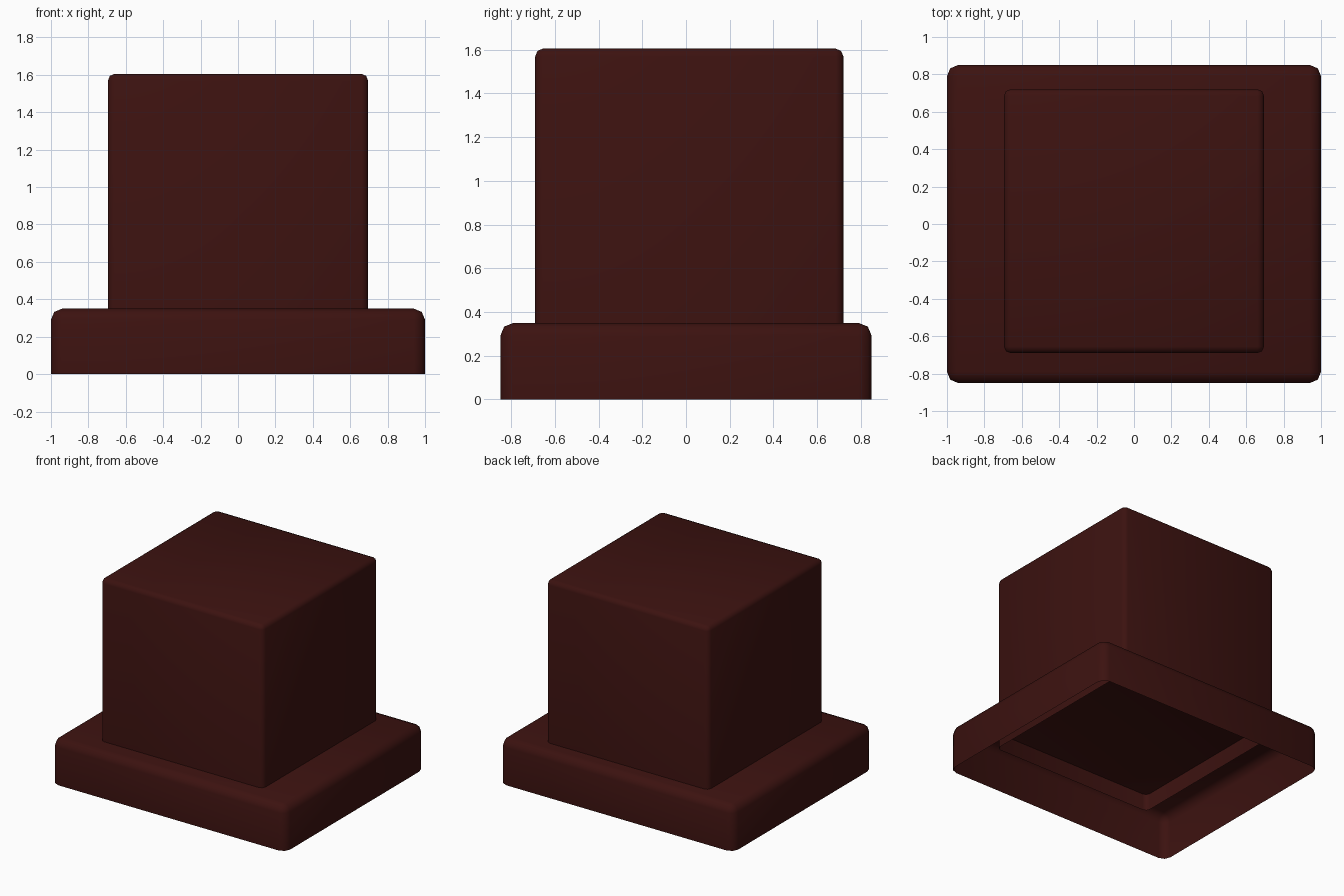
import bpy, bmesh

if "Cube" in bpy.data.objects:
    bpy.data.objects.remove(bpy.data.objects["Cube"])

mat = bpy.data.materials.new("dark_maroon")
mat.diffuse_color = (0.045, 0.006, 0.005, 1)
mat.use_nodes = True
mat.node_tree.nodes["Principled BSDF"].inputs["Base Color"].default_value = mat.diffuse_color


def open_box(name, lo, hi, bevel):
    """Thin box without a bottom, all edges rounded except the open rim."""
    bm = bmesh.new()
    bmesh.ops.create_cube(bm, size=1)
    for v in bm.verts:
        for i in range(3):
            v.co[i] = hi[i] if v.co[i] > 0 else lo[i]
    bm.normal_update()
    bottom = [f for f in bm.faces if f.normal.z < -0.5]
    bmesh.ops.delete(bm, geom=bottom, context='FACES_ONLY')
    edges = [e for e in bm.edges if not e.is_boundary]
    bmesh.ops.bevel(bm, geom=edges, offset=bevel, segments=2,
                    profile=0.5, affect='EDGES')
    mesh = bpy.data.meshes.new(name)
    bm.to_mesh(mesh)
    bm.free()
    mesh.materials.append(mat)
    obj = bpy.data.objects.new(name, mesh)
    bpy.context.collection.objects.link(obj)
    for p in mesh.polygons:
        p.use_smooth = True
    return obj


# Wide base, hollow from below
open_box("base", (-1, -0.85, 0), (1, 0.85, 0.35), 0.06)
# Tall block, its open rim hanging a little below the base top
open_box("upper_block", (-0.695, -0.69, 0.22), (0.695, 0.72, 1.605), 0.035)
